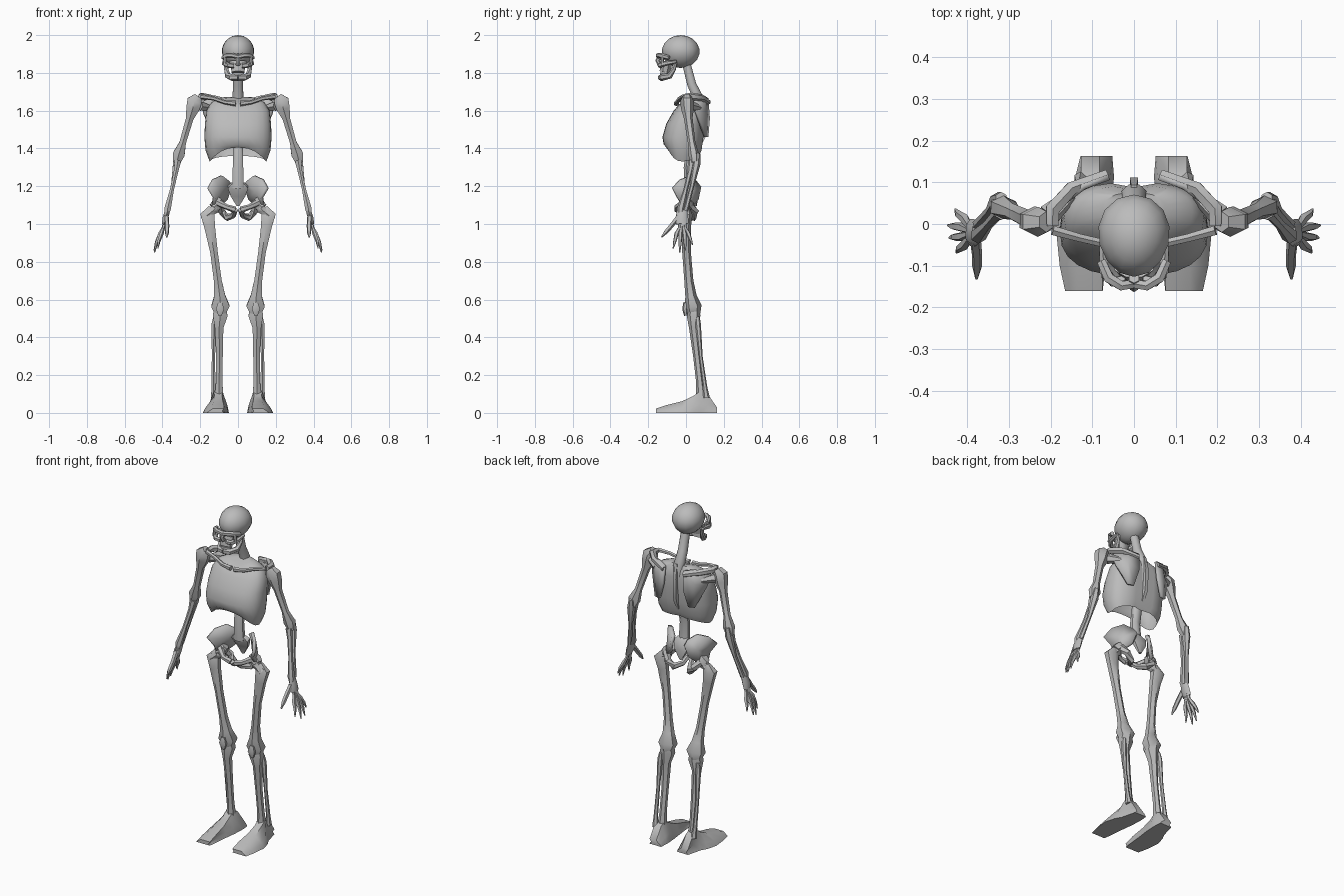
import bpy, bmesh, math
from mathutils import Vector

bone = bpy.data.materials.new("bone_grey")
bone.diffuse_color = (0.5, 0.5, 0.5, 1)


def finish(name, bm, mirror=False, solid=0, angle=50):
    """Turn a bmesh into a shaded, optionally mirrored object."""
    bmesh.ops.recalc_face_normals(bm, faces=bm.faces)
    me = bpy.data.meshes.new(name)
    bm.to_mesh(me)
    bm.free()
    me.materials.append(bone)
    ob = bpy.data.objects.new(name, me)
    bpy.context.collection.objects.link(ob)
    bpy.context.view_layer.objects.active = ob
    ob.select_set(True)
    bpy.ops.object.shade_smooth_by_angle(angle=math.radians(angle))
    ob.select_set(False)
    if solid:
        m = ob.modifiers.new("thickness", 'SOLIDIFY')
        m.thickness, m.offset = solid, 0
    if mirror:
        m = ob.modifiers.new("mirror", 'MIRROR')
        m.use_mirror_merge = False
    return ob


def loft(name, rings, mirror=False, caps=(True, True), angle=50):
    """Skin a list of equal-length point rings."""
    bm = bmesh.new()
    vs = [[bm.verts.new(p) for p in r] for r in rings]
    n = len(vs[0])
    for a, b in zip(vs, vs[1:]):
        for i in range(n):
            j = (i + 1) % n
            bm.faces.new((a[i], a[j], b[j], b[i]))
    if caps[0]:
        bm.faces.new(vs[0])
    if caps[1]:
        bm.faces.new(vs[-1])
    return finish(name, bm, mirror, angle=angle)


def tube(name, pts, mirror=True, sides=6, ref=(0, 1, 0), angle=50):
    """Bone along points (x, y, z, radius[, depth radius])."""
    c = [Vector(p[:3]) for p in pts]
    rings = []
    for i, p in enumerate(pts):
        t = (c[min(i + 1, len(c) - 1)] - c[max(i - 1, 0)]).normalized()
        u = t.cross(Vector(ref)).normalized()
        v = u.cross(t)
        ring = []
        for k in range(sides):
            a = 2 * math.pi * (k + 0.5) / sides
            ring.append(c[i] + u * p[3] * math.cos(a) + v * p[-1] * math.sin(a))
        rings.append(ring)
    return loft(name, rings, mirror, angle=angle)


def plate(name, centre, rim, thick):
    """Thin dished bone: a fan around a centre point."""
    bm = bmesh.new()
    m = bm.verts.new(centre)
    r = [bm.verts.new(p) for p in rim]
    for i in range(len(r)):
        bm.faces.new((m, r[i], r[(i + 1) % len(r)]))
    return finish(name, bm, True, thick)


# Skull: cranium narrowed towards the base and the forehead
bm = bmesh.new()
bmesh.ops.create_uvsphere(bm, u_segments=14, v_segments=9, radius=1)
for v in bm.verts:
    x, y, z = v.co
    taper = (1 + 0.12 * min(z, 0)) * (1 + 0.08 * y)
    v.co = (0.087 * x * taper, -0.028 + 0.1 * y, 1.913 + 0.087 * z)
finish("cranium", bm)

# Face: brow, nose, cheekbones around open eye sockets, jaws
tube("brow", [(0, -.143, 1.885, .012), (.03, -.148, 1.893, .013),
              (.06, -.13, 1.892, .014), (.078, -.09, 1.88, .012)], ref=(0, 0, 1))
tube("nose_bridge", [(0, -.13, 1.895, .014), (0, -.152, 1.865, .011),
                     (0, -.138, 1.845, .014)], False)
tube("cheekbone", [(.022, -.135, 1.838, .014), (.05, -.138, 1.84, .014),
                   (.072, -.11, 1.85, .014), (.076, -.05, 1.86, .008)], ref=(0, 0, 1))
tube("socket_rim", [(.068, -.125, 1.885, .009), (.07, -.125, 1.845, .009)])
tube("upper_jaw", [(0, -.1, 1.86, .05, .03), (0, -.107, 1.83, .04, .032),
                   (0, -.113, 1.803, .036, .03)], False, 8)
tube("lower_jaw", [(0, -.132, 1.775, .018), (.034, -.125, 1.776, .018),
                   (.054, -.085, 1.785, .016), (.062, -.065, 1.82, .012),
                   (.066, -.055, 1.86, .01)], ref=(.2, .1, 1))
tube("lower_teeth", [(0, -.113, 1.777, .036, .026), (0, -.113, 1.802, .034, .026)], False, 8)

# Spine with its rear ridge, and the sacrum
tube("spine", [(0, .015, 1.19, .034, .026), (0, .01, 1.3, .03, .024),
               (0, .03, 1.42, .03, .026), (0, .07, 1.54, .03, .026),
               (0, .068, 1.66, .032, .03), (0, .03, 1.74, .028, .026),
               (0, .002, 1.85, .026, .024)], False, 8)
tube("spine_ridge", [(0, .055, 1.38, .008, .012), (0, .095, 1.47, .014, .016),
                     (0, .1, 1.6, .014, .016), (0, .085, 1.68, .01, .012)], False, 4)
tube("sacrum", [(0, .015, 1.215, .04, .02), (0, .025, 1.195, .062, .03),
                (0, .045, 1.15, .045, .02), (0, .05, 1.095, .008, .008)], False)

# Ribcage: boxy oval shell, arched at the lower front edge
rings = []
for z, a, front, back, arch in (
        (1.672, .075, -.01, .075, -.025), (1.645, .14, -.035, .092, -.01),
        (1.6, .168, -.065, .1, 0), (1.53, .175, -.105, .1, 0),
        (1.46, .178, -.125, .095, 0), (1.39, .172, -.118, .085, .03),
        (1.33, .15, -.1, .07, .075)):
    ring = []
    for k in range(24):
        t = 2 * math.pi * k / 24
        s, c = math.sin(t), math.cos(t)
        x = a * math.copysign(abs(s) ** .8, s)
        y = (front + back) / 2 - (back - front) / 2 * math.copysign(abs(c) ** .8, c)
        lift = arch * max(c, 0) ** 2 + (.03 * max(-c, 0) if arch > .05 else 0)
        ring.append((x, y - (.012 if k == 12 else 0), z + lift))
    rings.append(ring)
loft("ribcage", rings, caps=(True, False))

# Shoulder girdle
tube("collarbone", [(.012, -.05, 1.638, .015), (.07, -.047, 1.645, .011),
                    (.13, -.033, 1.665, .011), (.195, -.015, 1.675, .013)], ref=(0, 0, 1))
tube("shoulder_blade_ridge", [(.195, -.005, 1.675, .016), (.195, .035, 1.675, .02),
                              (.15, .085, 1.668, .018), (.065, .118, 1.645, .014)],
     ref=(0, 0, 1))
plate("shoulder_blade", (.125, .098, 1.6),
      [(.06, .112, 1.665), (.12, .09, 1.68), (.19, .035, 1.645), (.18, .055, 1.585),
       (.13, .1, 1.46), (.095, .112, 1.46), (.065, .12, 1.56)], .014)
tube("shoulder_socket", [(.15, .07, 1.615, .016), (.205, .02, 1.625, .028)])

# Arms
tube("upper_arm", [(.21, .005, 1.675, .025), (.23, .005, 1.65, .046, .036),
                   (.24, .008, 1.61, .04, .034), (.255, .012, 1.56, .023),
                   (.293, .03, 1.43, .02), (.313, .04, 1.37, .036, .028),
                   (.325, .045, 1.325, .022)])
tube("radius_bone", [(.318, .03, 1.335, .02), (.328, .022, 1.28, .014),
                     (.35, -.002, 1.18, .012), (.373, -.028, 1.08, .02),
                     (.378, -.03, 1.05, .014)])
tube("ulna_bone", [(.318, .062, 1.375, .015), (.325, .055, 1.32, .022),
                   (.345, .032, 1.2, .011), (.375, -.002, 1.07, .013)])

# Hands
tube("wrist", [(.373, -.02, 1.07, .016, .028), (.385, -.022, 1.03, .017, .034),
               (.393, -.02, 1.0, .012, .032)])
for i, (kx, ky, tx, ty, tz) in enumerate(((.405, -.05, .425, -.068, .87),
                                          (.412, -.03, .442, -.033, .85),
                                          (.412, -.008, .445, -.003, .86),
                                          (.405, .012, .428, .035, .89))):
    tube("finger_%d" % (i + 1),
         [(.385, -.033 + .009 * i, 1.02, .01), ((.385 + kx) / 2, (ky - .02) / 2, .98, .008),
          (kx, ky, .95, .012), ((kx + tx) / 2 + .004, (ky + ty) / 2, (.95 + tz) / 2, .009),
          (tx, ty, tz, .003)], sides=5)
tube("thumb", [(.38, -.04, 1.04, .014), (.376, -.075, .995, .013),
               (.376, -.105, .96, .012), (.377, -.13, .93, .004)], ref=(1, 0, 0), sides=5)

# Pelvis: flared wings and the lower ring
plate("hip_wing", (.095, .03, 1.17),
      [(.155, -.07, 1.19), (.13, -.03, 1.235), (.085, .015, 1.255), (.045, .05, 1.225),
       (.04, .075, 1.195), (.06, .06, 1.13), (.11, .025, 1.085), (.13, -.02, 1.1),
       (.125, -.045, 1.14)], .018)
tube("hip_socket", [(.09, .01, 1.13, .022), (.11, .005, 1.105, .035),
                    (.13, 0, 1.085, .03)])
tube("seat_bone", [(.11, .02, 1.1, .024), (.085, .05, 1.065, .02), (.055, .04, 1.035, .02),
                   (.025, -.005, 1.045, .015), (.015, -.04, 1.075, .015)], ref=(.3, 0, 1))
tube("pubic_bone", [(.11, -.01, 1.115, .02), (.06, -.05, 1.09, .014),
                    (.016, -.045, 1.075, .018)], ref=(0, 0, 1))

# Legs
tube("thigh_head", [(.11, 0, 1.09, .02), (.12, 0, 1.082, .03), (.135, 0, 1.068, .023),
                    (.165, 0, 1.045, .03)])
tube("thigh_bone", [(.145, .005, 1.09, .014), (.162, .003, 1.05, .043, .032),
                    (.15, 0, .985, .033, .026), (.127, .003, .85, .023),
                    (.107, .015, .7, .024), (.097, .026, .62, .034, .03),
                    (.093, .038, .565, .056, .045), (.094, .04, .525, .034, .036)])
tube("kneecap", [(.095, -.002, .585, .012), (.095, -.006, .55, .025, .014),
                 (.095, 0, .515, .01)])
tube("shin_bone", [(.093, .04, .55, .036, .032), (.094, .04, .515, .045, .036),
                   (.1, .042, .45, .026), (.098, .058, .3, .02),
                   (.1, .074, .16, .02), (.1, .08, .085, .027)])
tube("calf_bone", [(.122, .062, .51, .01), (.127, .064, .47, .015), (.13, .078, .3, .01),
                   (.13, .1, .14, .012), (.127, .108, .08, .018)])

# Feet: wedge sections from toe to heel
sections = [(-.16, .075, .165, .022, .03), (-.1, .068, .178, .042, .03),
            (-.02, .06, .186, .062, .025), (.04, .052, .17, .09, .02),
            (.075, .05, .15, .115, .022), (.115, .048, .14, .1, .022),
            (.163, .052, .128, .03, .022)]
loft("foot", [[(x0, y, 0), (x1, y, 0), (x1 - .012, y, h * .4), (.105 + w, y, h),
               (.105 - w, y, h), (x0 + .008, y, h * .4)]
              for y, x0, x1, h, w in sections], True, angle=45)
